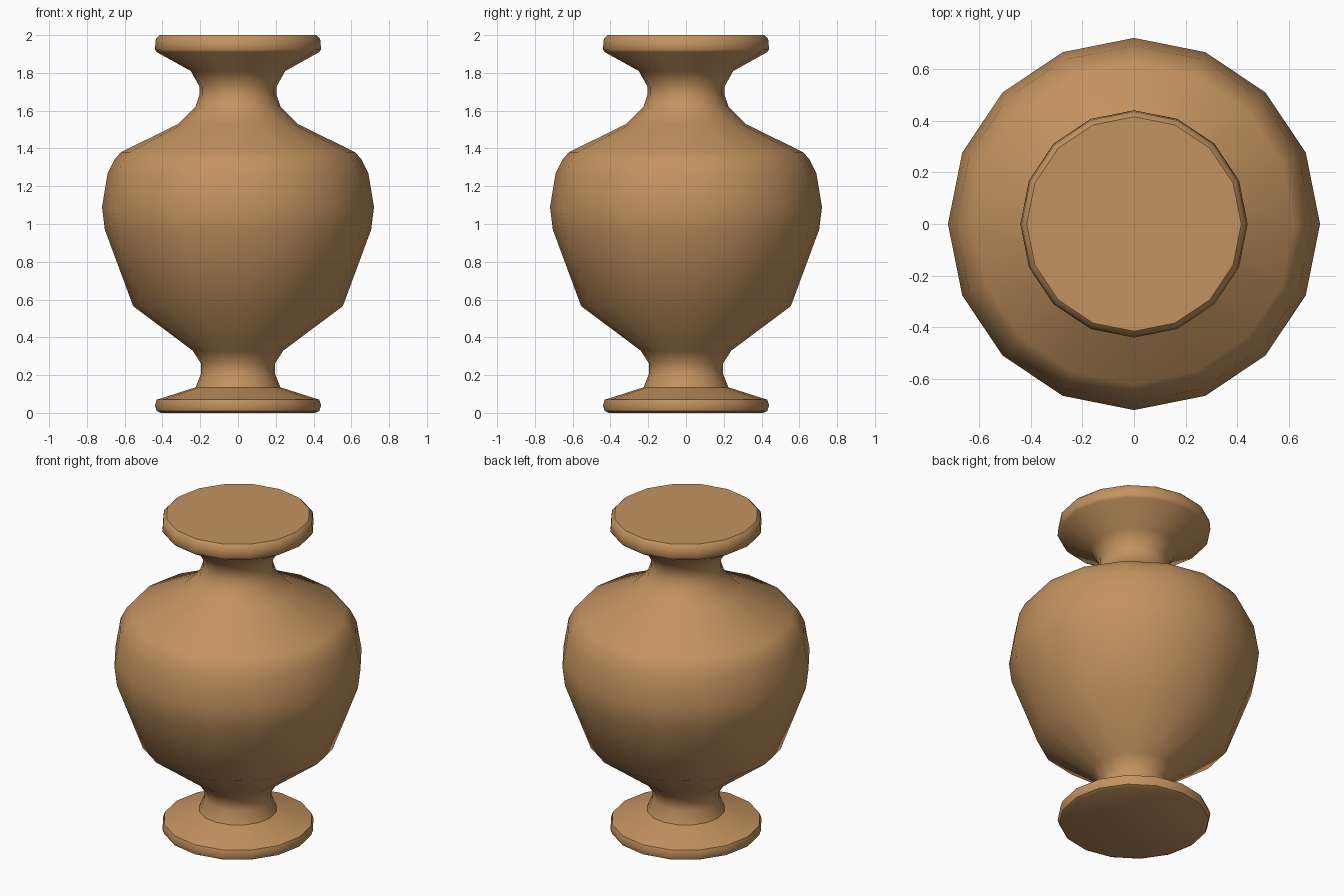
import bpy, bmesh, math

if "Cube" in bpy.data.objects:
    bpy.data.objects.remove(bpy.data.objects["Cube"])

SIDES = 16

# Vase outline as (radius, height), from foot to rim
PROFILE = [
    (0.41, 0.0), (0.43, 0.01), (0.44, 0.04), (0.43, 0.07),          # foot disc
    (0.225, 0.135), (0.195, 0.21), (0.195, 0.26), (0.24, 0.33),     # stem
    (0.555, 0.565), (0.705, 0.97), (0.72, 1.09), (0.69, 1.27),      # belly
    (0.655, 1.34), (0.62, 1.38), (0.315, 1.53),                     # shoulder
    (0.225, 1.62), (0.205, 1.68), (0.205, 1.73), (0.25, 1.81),      # neck
    (0.43, 1.91), (0.44, 1.925), (0.435, 1.98), (0.415, 2.0),       # rim
]

# Clay colour
clay = bpy.data.materials.new("warm clay")
clay.diffuse_color = (0.55, 0.29, 0.115, 1)
clay.use_nodes = True
clay.node_tree.nodes["Principled BSDF"].inputs["Base Color"].default_value = clay.diffuse_color

# Lathe the outline into rings and bridge them
bm = bmesh.new()
rings = []
for r, z in PROFILE:
    rings.append([bm.verts.new((r * math.cos(2 * math.pi * i / SIDES),
                                r * math.sin(2 * math.pi * i / SIDES), z))
                  for i in range(SIDES)])
for low, high in zip(rings, rings[1:]):
    for i in range(SIDES):
        j = (i + 1) % SIDES
        bm.faces.new((low[i], low[j], high[j], high[i]))

# Flat closed bottom and top
bm.faces.new(rings[0][::-1])
bm.faces.new(rings[-1])

mesh = bpy.data.meshes.new("vase")
bm.to_mesh(mesh)
bm.free()
mesh.materials.append(clay)
vase = bpy.data.objects.new("vase", mesh)
bpy.context.collection.objects.link(vase)

# Smooth sides with crisp caps
bpy.context.view_layer.objects.active = vase
vase.select_set(True)
bpy.ops.object.shade_smooth_by_angle(angle=math.radians(42))
